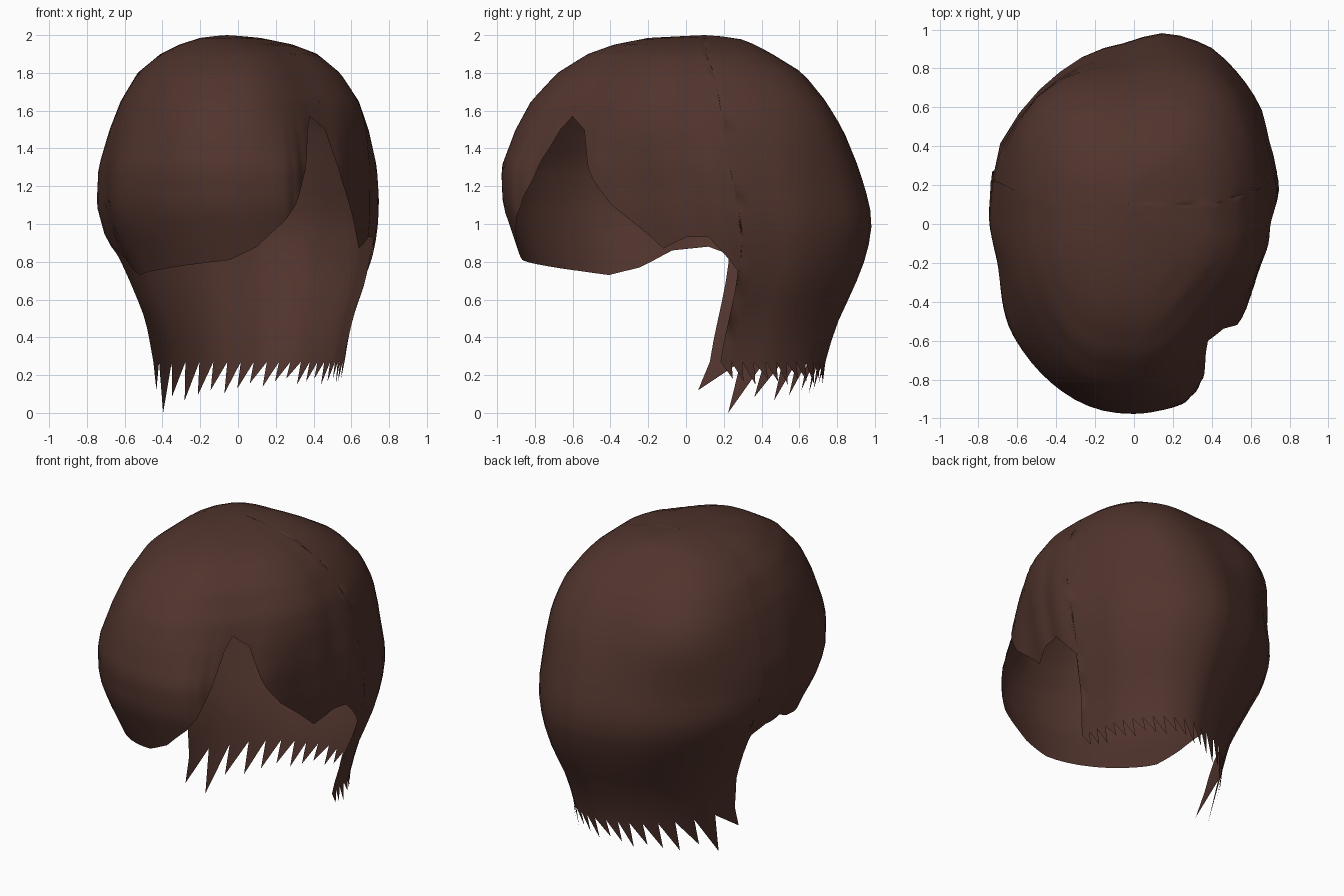
import bpy, bmesh, math

if "Cube" in bpy.data.objects:
    bpy.data.objects.remove(bpy.data.objects["Cube"], do_unlink=True)

# Level sections: z, x min, x max, y front, y back
LEVELS = [(2, -.08, -.04, .08, .12), (1.985, -.2, .12, -.2, .27), (1.95, -.31, .29, -.38, .36),
          (1.9, -.41, .42, -.52, .45), (1.8, -.53, .54, -.68, .61), (1.65, -.62, .64, -.82, .73),
          (1.5, -.68, .69, -.9, .82), (1.3, -.74, .73, -.97, .9), (1.1, -.75, .74, -.96, .96),
          (.95, -.71, .73, -.91, .97), (.8, -.63, .7, -.86, .93), (.67, -.57, .67, -.83, .88),
          (.5, -.5, .61, -.8, .8), (.3, -.46, .57, -.8, .73), (0, -.42, .55, -.8, .7)]
# Plan outlines of the lower and upper hair: angle, radius relative to an ellipse
LOWER = [(0, .95), (12, 1.03), (24, 1.04), (36, 1.08), (60, 1.08), (72, 1.05), (98, .96), (125, .96),
         (144, .99), (156, 1.02), (176, 1), (192, .96), (215, 1.02), (244, 1.01), (277, 1.01),
         (290, 1.02), (295, 1), (301, .955), (311, .89), (320, .88), (327, .9), (343, .89), (360, .95)]
UPPER = [(0, 1), (50, 1.14), (92, 1), (135, 1.14), (180, 1), (215, 1), (245, 1.04), (270, 1),
         (315, .88), (360, 1)]
# Hairline: from the parting over the side to the nape, and from the nape round the fringe
SIDE_RIM = [(.4, -.63, 1.57), (.48, -.56, 1.5), (.56, -.5, 1.23), (.6, -.4, 1.1), (.68, -.13, .87),
            (.71, 0, .93), (.72, .12, .93), (.7, .28, .75), (.65, .25, .55), (.58, .19, .27)]
FRINGE_RIM = [(-.46, .13, .27), (-.5, .22, .5), (-.57, .27, .7), (-.62, .22, .84), (-.68, .12, .88),
              (-.68, -.08, .86), (-.62, -.27, .77), (-.55, -.43, .73), (-.5, -.6, .75),
              (-.3, -.78, .78), (-.04, -.87, .81), (.1, -.87, .88), (.24, -.86, 1.02),
              (.3, -.86, 1.1), (.36, -.8, 1.28), (.39, -.7, 1.5), (.4, -.63, 1.57)]
ROWS = 26


def section(z):
    """Centre and half sizes of the hair at height z."""
    for a, b in zip(LEVELS, LEVELS[1:]):
        if z >= b[0]:
            break
    t = (a[0] - z) / (a[0] - b[0])
    x0, x1, y0, y1 = [p + (q - p) * t for p, q in zip(a[1:], b[1:])]
    return (x0 + x1) / 2, (y0 + y1) / 2, (x1 - x0) / 2, (y1 - y0) / 2


def ease(t):
    t = max(0, min(1, t))
    return t * t * (3 - 2 * t)


def plan_radius(plan, angle):
    angle %= 360
    for a, b in zip(plan, plan[1:]):
        if angle <= b[0]:
            return a[1] + (b[1] - a[1]) * ease((angle - a[0]) / (b[0] - a[0]))


def surface(angle, z):
    cx, cy, hx, hy = section(z)
    low = plan_radius(LOWER, angle)
    r = low + (plan_radius(UPPER, angle) - low) * ease((z - 1.15) / .55)
    a = math.radians(angle)
    return cx + hx * r * math.cos(a), cy + hy * r * math.sin(a), z


def rim_columns(points, start, steps=4):
    """Turn hairline points into (angle, height) columns."""
    keys = []
    for x, y, z in points:
        cx, cy, hx, hy = section(z)
        angle = math.degrees(math.atan2((y - cy) / hy, (x - cx) / hx))
        while angle < start:
            angle += 360
        keys.append((angle, z))
    cols = []
    for a, b in zip(keys, keys[1:]):
        cols += [tuple(p + (q - p) * i / steps for p, q in zip(a, b)) for i in range(steps)]
    return cols + [keys[-1]]


# Columns in order around the head
side = rim_columns(SIDE_RIM, -90)
fringe = rim_columns(FRINGE_RIM, 90)
fringe[-1] = (side[0][0] + 360, side[0][1])
teeth = 21
first, last = side[-1][0], fringe[0][0]
steps = [i / teeth for i in range(teeth + 1)]
nape = [(first + (last - first) * (.6 * u + .4 * u ** 3), .27) for u in steps]
columns = side + nape[1:-1] + fringe[:-1]

bm = bmesh.new()
crown = bm.verts.new((-.06, .1, 2))
grid = []
for angle, low in columns:
    grid.append([bm.verts.new(surface(angle, 2 - (2 - low) * (k / ROWS) ** 1.7))
                 for k in range(1, ROWS + 1)])

# Cap of hair, fringe and nape
for i, col in enumerate(grid):
    nxt = grid[(i + 1) % len(grid)]
    bm.faces.new((crown, col[0], nxt[0]))
    for k in range(ROWS - 1):
        bm.faces.new((col[k], col[k + 1], nxt[k + 1], nxt[k]))

# Pointed strand ends along the nape
for i in range(teeth):
    a, b = grid[len(side) - 1 + i][-1], grid[len(side) + i][-1]
    u = i / (teeth - 1)
    depth = .09 + .03 * (i % 3) / 2 + .12 * max(0, u - .5) * 2
    if i >= teeth - 2:
        depth = .27 if i == teeth - 2 else .15
    tip = bm.verts.new(surface(nape[i + 1][0] + 1 + 3 * u, .27 - depth))
    bm.faces.new((a, tip, b))

bmesh.ops.recalc_face_normals(bm, faces=bm.faces)
mesh = bpy.data.meshes.new("hair")
bm.to_mesh(mesh)
bm.free()
hair = bpy.data.objects.new("hair", mesh)
bpy.context.collection.objects.link(hair)

# Dark brown hair colour
brown = bpy.data.materials.new("dark brown")
brown.use_nodes = True
colour = (.082, .034, .026, 1)
brown.diffuse_color = colour
brown.node_tree.nodes["Principled BSDF"].inputs["Base Color"].default_value = colour
mesh.materials.append(brown)

bpy.context.view_layer.objects.active = hair
hair.select_set(True)
bpy.ops.object.shade_smooth_by_angle(angle=math.radians(60))
